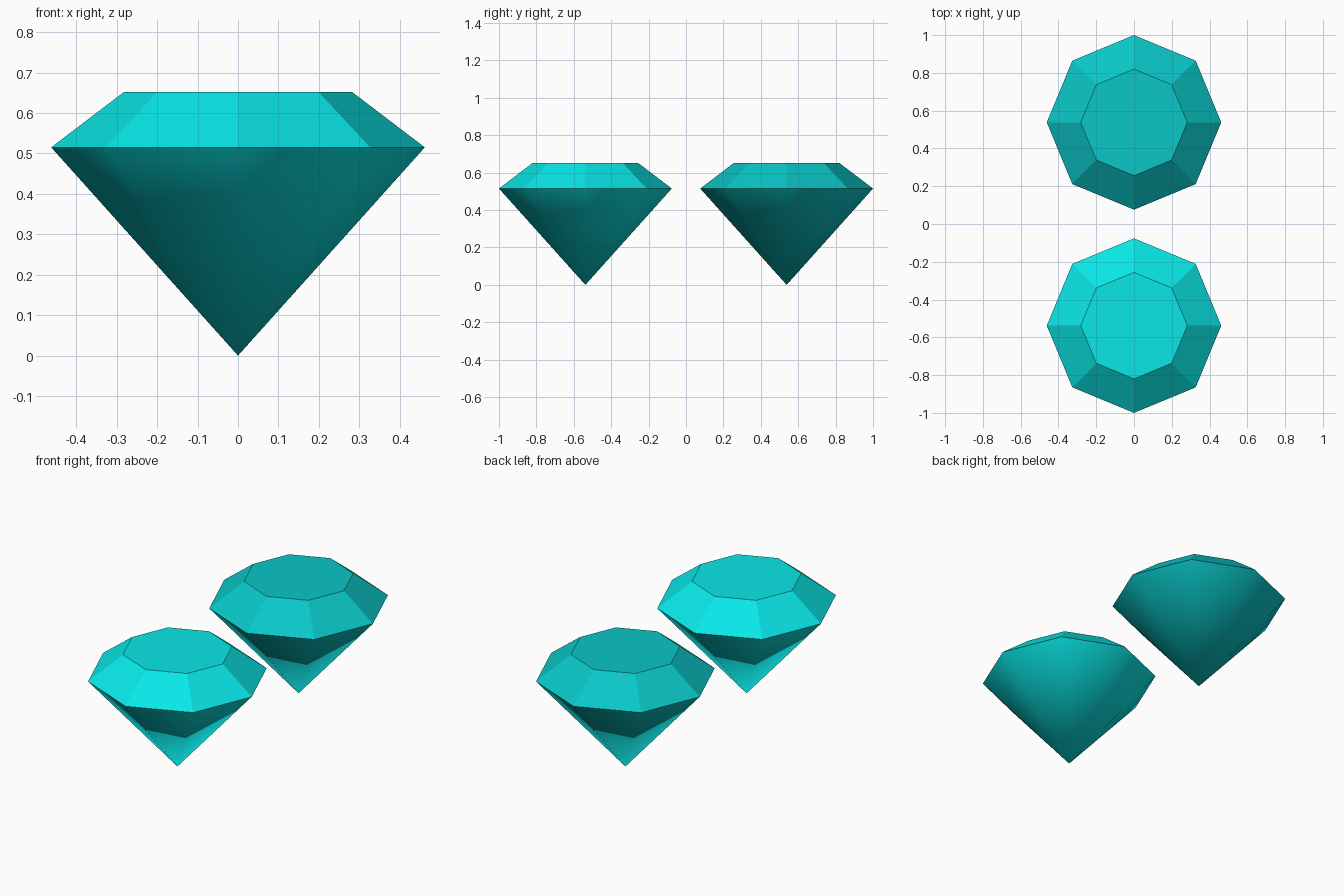
import bpy, bmesh
from math import cos, sin, pi

if "Cube" in bpy.data.objects:
    bpy.data.objects.remove(bpy.data.objects["Cube"])

SIDES = 8
GIRDLE_R, GIRDLE_Z = 0.462, 0.515
TABLE_R, TABLE_Z = 0.282, 0.652
OFFSET_Y = 0.538


def ring(bm, radius, z):
    return [bm.verts.new((radius * cos(2 * pi * i / SIDES),
                          radius * sin(2 * pi * i / SIDES), z)) for i in range(SIDES)]


def make_gem(name, y, color):
    bm = bmesh.new()
    table = ring(bm, TABLE_R, TABLE_Z)
    girdle = ring(bm, GIRDLE_R, GIRDLE_Z)
    tip = bm.verts.new((0, 0, 0))

    # Flat table on top
    bm.faces.new(table)
    for i in range(SIDES):
        j = (i + 1) % SIDES
        # Flat crown facet
        bm.faces.new((girdle[i], girdle[j], table[j], table[i]))
        # Smooth pavilion facet, with a crisp girdle edge
        bm.faces.new((girdle[j], girdle[i], tip)).smooth = True
        bm.edges.get((girdle[i], girdle[j])).smooth = False
    bm.normal_update()

    mesh = bpy.data.meshes.new(name)
    bm.to_mesh(mesh)
    bm.free()
    mat = bpy.data.materials.new(name + "_color")
    mat.diffuse_color = color
    mat.use_nodes = True
    mat.node_tree.nodes["Principled BSDF"].inputs["Base Color"].default_value = mat.diffuse_color
    mesh.materials.append(mat)
    gem = bpy.data.objects.new(name, mesh)
    gem.location.y = y
    bpy.context.collection.objects.link(gem)


# Two cut gems, the front one slightly brighter
make_gem("front_gem", -OFFSET_Y, (0.003, 0.8, 0.8, 1))
make_gem("back_gem", OFFSET_Y, (0.003, 0.57, 0.57, 1))
